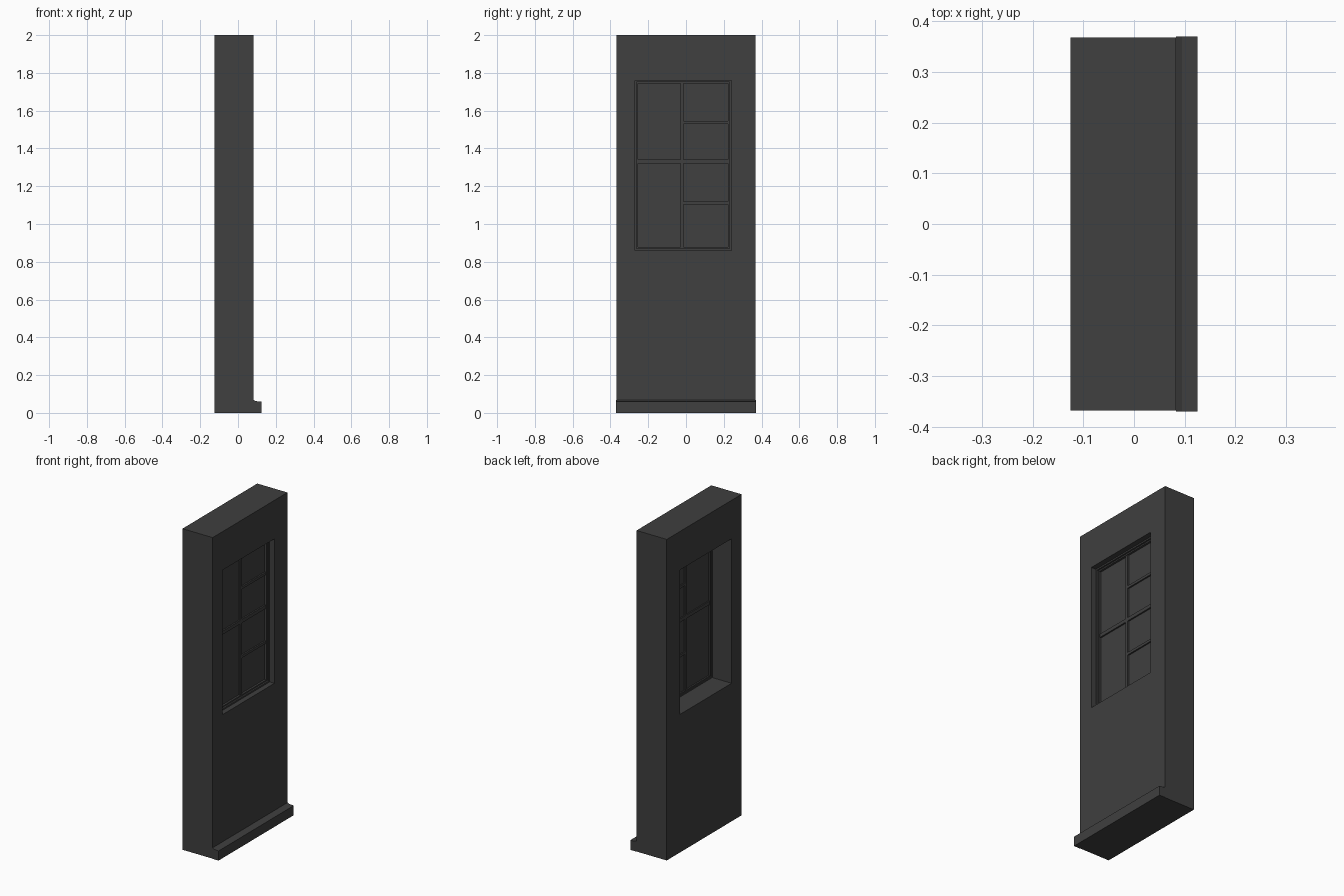
import bpy
import bmesh

# Remove the default cube only
cube = bpy.data.objects.get("Cube")
if cube:
    bpy.data.objects.remove(cube, do_unlink=True)

# One dark grey paint for everything
GREY = (0.05, 0.05, 0.05, 1.0)
paint = bpy.data.materials.new("dark_grey")
paint.use_nodes = True
paint.diffuse_color = GREY
bsdf = next(n for n in paint.node_tree.nodes if n.type == 'BSDF_PRINCIPLED')
bsdf.inputs["Base Color"].default_value = GREY


def finish(name, bm):
    bmesh.ops.recalc_face_normals(bm, faces=bm.faces)
    mesh = bpy.data.meshes.new(name)
    bm.to_mesh(mesh)
    bm.free()
    mesh.materials.append(paint)
    obj = bpy.data.objects.new(name, mesh)
    bpy.context.collection.objects.link(obj)
    return obj


def box(name, x, y, z):
    bm = bmesh.new()
    bmesh.ops.create_cube(bm, size=1)
    for v in bm.verts:
        for axis, (low, high) in enumerate((x, y, z)):
            v.co[axis] = high if v.co[axis] > 0 else low
    return finish(name, bm)


def ring(name, x, outer, inner):
    """Rectangular frame in the y-z plane; rects are (y0, y1, z0, z1)."""
    bm = bmesh.new()

    def loop(rect, depth):
        y0, y1, z0, z1 = rect
        corners = ((y0, z0), (y1, z0), (y1, z1), (y0, z1))
        return [bm.verts.new((depth, y, z)) for y, z in corners]

    loops = [loop(outer, x[0]), loop(outer, x[1]), loop(inner, x[1]), loop(inner, x[0])]
    for a, b in zip(loops, loops[1:] + loops[:1]):
        for i in range(4):
            j = (i + 1) % 4
            bm.faces.new((a[i], a[j], b[j], b[i]))
    return finish(name, bm)


def inset(rect, d):
    y0, y1, z0, z1 = rect
    return (y0 + d, y1 - d, z0 + d, z1 - d)


# Wall panel with its window opening
BACK, FACE = -0.125, 0.083
opening = (-0.27, 0.24, 0.86, 1.76)
ring("wall", (BACK, FACE), (-0.368, 0.368, 0.0, 2.0), opening)

# Baseboard: a profile with a sloped top, extruded along the wall
bm = bmesh.new()
profile = ((FACE, 0), (0.125, 0), (0.125, 0.06), (0.095, 0.062), (FACE, 0.068))
base = bm.faces.new([bm.verts.new((x, -0.37, z)) for x, z in profile])
extruded = bmesh.ops.extrude_face_region(bm, geom=[base])
for v in extruded["geom"]:
    if isinstance(v, bmesh.types.BMVert):
        v.co.y = 0.37
finish("baseboard", bm)

# Stepped window frame and sash
sash = inset(opening, 0.009)
panes = inset(sash, 0.008)
ring("window_frame", (0.008, 0.05), opening, sash)
ring("window_sash", (0.012, 0.04), sash, panes)

# Glazing bars
y0, y1, z0, z1 = panes
BAR = (0.014, 0.036)
box("upright_bar", BAR, (-0.03, -0.012), (z0, z1))
for side, span in (("left", (-0.012, y1)), ("right", (y0, -0.03))):
    box("middle_bar_" + side, BAR, span, (1.32, 1.342))
for name, z in (("lower_bar", 1.11), ("upper_bar", 1.538)):
    box(name, BAR, (-0.012, y1), (z - 0.008, z + 0.008))

# Opaque panes behind the bars
box("window_panes", (0.021, 0.027), (y0, y1), (z0, z1))
